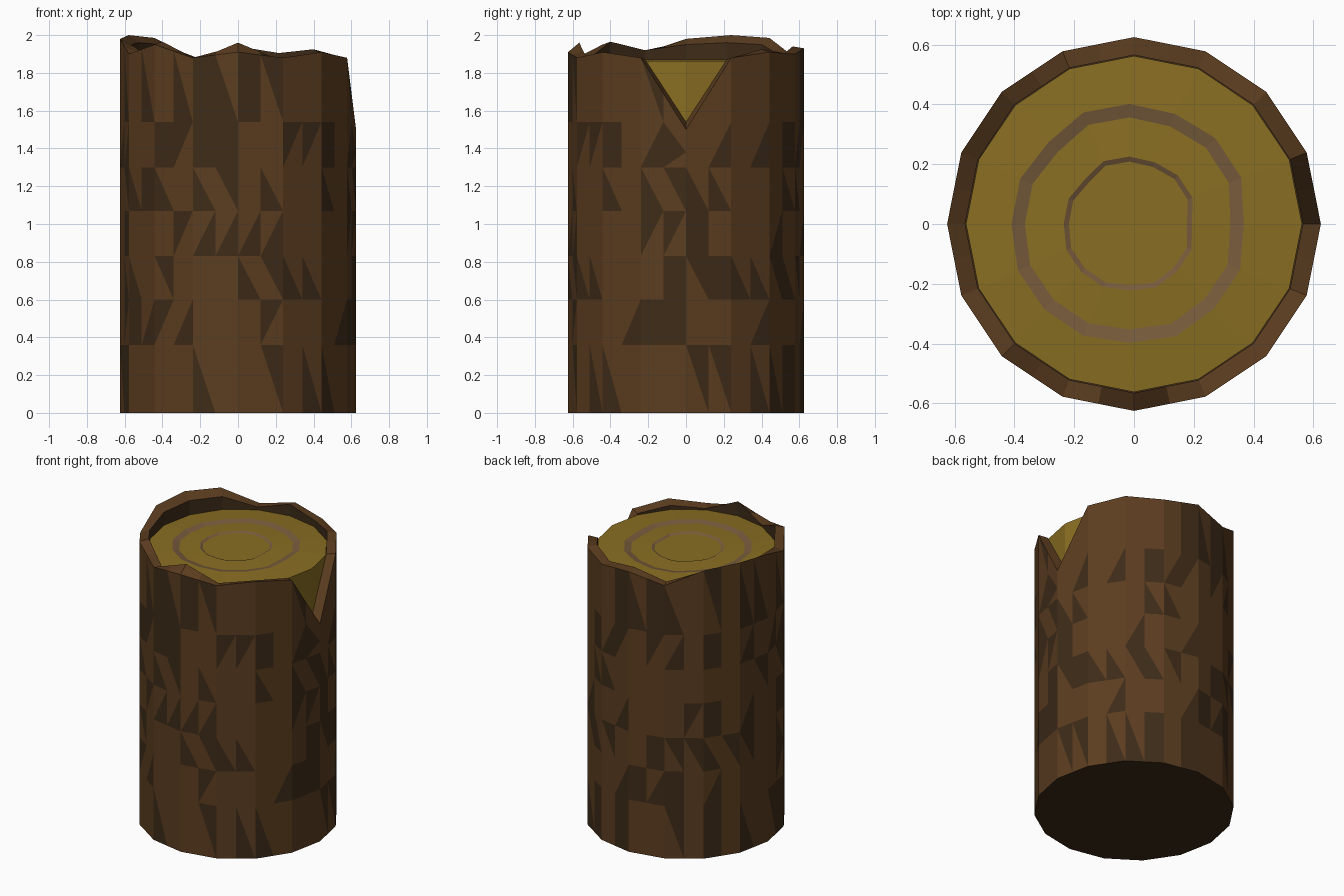
import bpy, bmesh, math, random

if "Cube" in bpy.data.objects:
    bpy.data.objects.remove(bpy.data.objects["Cube"])

random.seed(7)
N = 16
R_OUT, R_IN = 0.625, 0.565


def material(name, rgb):
    m = bpy.data.materials.new(name)
    m.diffuse_color = (*rgb, 1)
    m.use_nodes = True
    m.node_tree.nodes["Principled BSDF"].inputs["Base Color"].default_value = m.diffuse_color
    return m


BARK = material("bark", (0.105, 0.046, 0.014))
DARK = material("dark_bark", (0.048, 0.024, 0.009))
WOOD = material("cut_wood", (0.25, 0.155, 0.016))
RING = material("growth_ring", (0.185, 0.105, 0.045))


def polar(r, a, z, cx=0, cy=0):
    return (cx + r * math.cos(a), cy + r * math.sin(a), z)


def finish(name, bm, mats):
    bmesh.ops.recalc_face_normals(bm, faces=bm.faces[:])
    me = bpy.data.meshes.new(name)
    bm.to_mesh(me)
    bm.free()
    for m in mats:
        me.materials.append(m)
    ob = bpy.data.objects.new(name, me)
    bpy.context.collection.objects.link(ob)
    return ob


def half_steps(r):
    # corners of a 16-gon plus the middle of each side, kept flat
    pts = []
    for i in range(2 * N):
        rad = r if i % 2 == 0 else r * math.cos(math.pi / N)
        pts.append((rad, math.pi * i / N))
    return pts


# Bark: rim heights by corner, starting at the notch on +x
outer_z = [1.5, 1.88, 1.91, 1.9, 1.93, 1.88, 1.985, 2.0,
           1.98, 1.9, 1.95, 1.88, 1.91, 1.88, 1.91, 1.88]
inner_z = [1.54, 1.87, 1.925, 1.905, 1.94, 1.88, 1.95, 1.96,
           1.95, 1.92, 1.965, 1.87, 1.96, 1.87, 1.89, 1.87]


def rim(heights, i):
    return (heights[i // 2 % N] + heights[(i + 1) // 2 % N]) / 2


bm = bmesh.new()
rows = [0, 0.36, 0.60, 0.83, 1.07, 1.30]
grid = [[bm.verts.new(polar(r, a, z)) for r, a in half_steps(R_OUT)] for z in rows]
grid.append([bm.verts.new(polar(r, a, min(1.54, rim(outer_z, i) - 0.12)))
             for i, (r, a) in enumerate(half_steps(R_OUT))])
grid.append([bm.verts.new(polar(r, a, rim(outer_z, i)))
             for i, (r, a) in enumerate(half_steps(R_OUT))])
for j in range(len(grid) - 1):
    for i in range(2 * N):
        k = (i + 1) % (2 * N)
        a, b, c, d = grid[j][i], grid[j][k], grid[j + 1][k], grid[j + 1][i]
        tris = [(a, b, d), (b, c, d)] if j % 2 == 0 else [(a, b, c), (a, c, d)]
        for t in tris:
            bm.faces.new(t).material_index = int(random.random() < 0.27)
inner = [bm.verts.new(polar(r, a, rim(inner_z, i)))
         for i, (r, a) in enumerate(half_steps(R_IN))]
floor = [bm.verts.new(polar(r, a, 1.45)) for r, a in half_steps(R_IN)]
for i in range(2 * N):
    k = (i + 1) % (2 * N)
    bm.faces.new((grid[-1][i], grid[-1][k], inner[k], inner[i]))
    bm.faces.new((inner[i], inner[k], floor[k], floor[i])).material_index = 1
bm.faces.new(grid[0][::-1]).material_index = 1
finish("bark", bm, [BARK, DARK])

# Cut wood core: concentric loops (radius, height, wobble, material of next band)
bm = bmesh.new()
loops = [(0.562, 1.45, 0, 0), (0.562, 1.862, 0, 0), (0.395, 1.872, 0.014, 1),
         (0.35, 1.862, 0.014, 0), (0.22, 1.868, 0.012, 1), (0.203, 1.86, 0.012, 0)]
wobble = [random.uniform(-1, 1) for _ in range(N)]
prev, prev_mat = None, 0
for r, z, w, mat in loops:
    cx, cy = (-0.015, 0) if w else (0, 0)
    ring = [bm.verts.new(polar(r + w * wobble[i], 2 * math.pi * i / N, z, cx, cy))
            for i in range(N)]
    if prev:
        for i in range(N):
            k = (i + 1) % N
            bm.faces.new((prev[i], prev[k], ring[k], ring[i])).material_index = prev_mat
    prev, prev_mat = ring, mat
bm.faces.new(prev)
finish("cut_wood", bm, [WOOD, RING])
